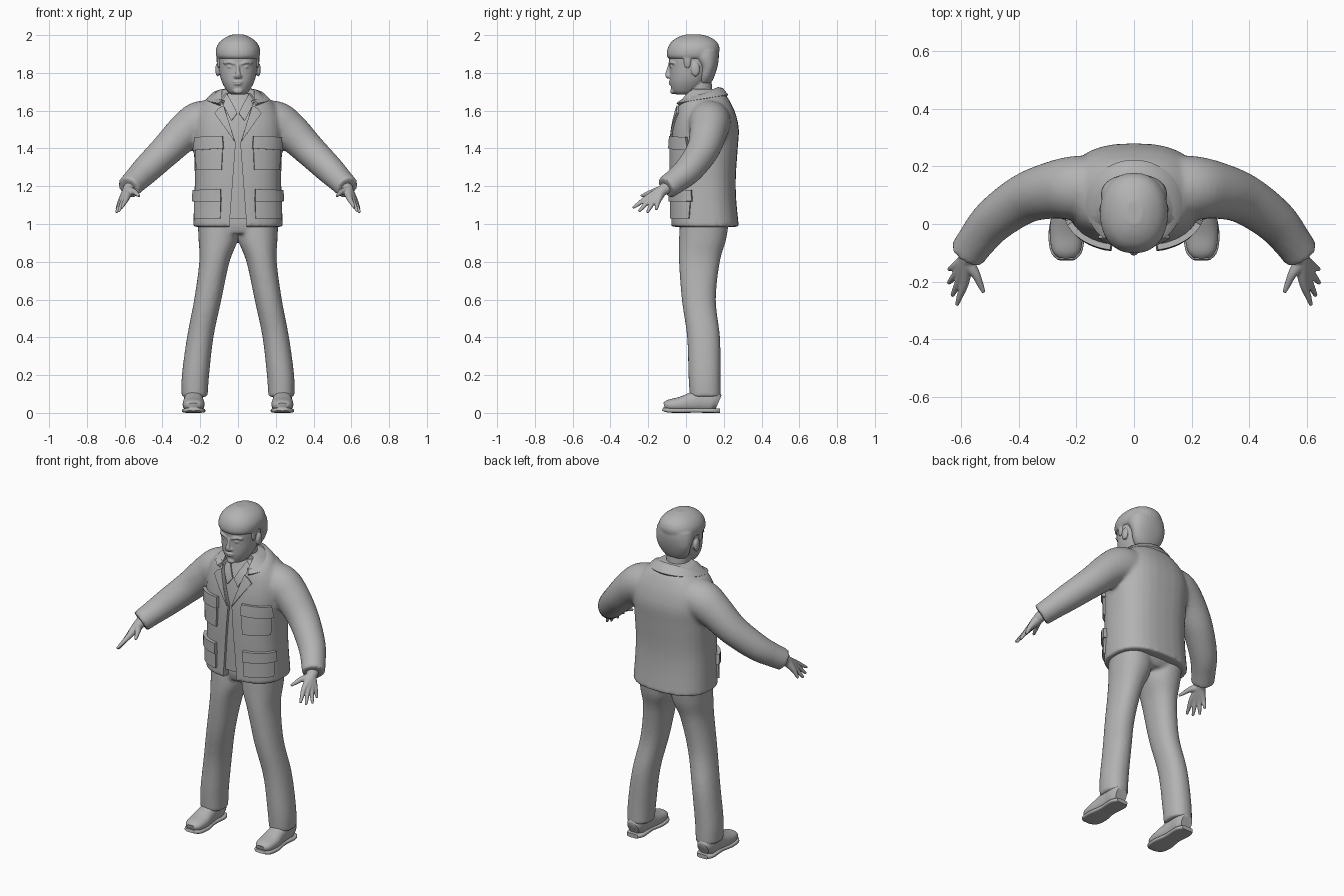
import bpy, bmesh, math
from mathutils import Vector, Matrix
from mathutils.bvhtree import BVHTree

cube = bpy.data.objects.get("Cube")
if cube:
    bpy.data.objects.remove(cube, do_unlink=True)

GREY = (0.45, 0.45, 0.45, 1)
grey = bpy.data.materials.new("plain_grey")
grey.use_nodes = True
grey.diffuse_color = GREY
for node in grey.node_tree.nodes:
    if node.type == 'BSDF_PRINCIPLED':
        node.inputs["Base Color"].default_value = GREY


def spline(points, steps=5):
    """Catmull-Rom through the given rings."""
    p = [Vector(q) for q in points]
    p = [p[0]] + p + [p[-1]]
    out = []
    for i in range(1, len(p) - 2):
        a, b, c, d = p[i - 1:i + 3]
        for k in range(steps):
            t = k / steps
            out.append((b * 2 + (c - a) * t + (a * 2 - b * 5 + c * 4 - d) * t ** 2
                        + (b * 3 - a - c * 3 + d) * t ** 3) * 0.5)
    return out + [p[-1]]


def loft(bm, rings, flat=False, power=2.0, n=32):
    """Closed tube through rings (x, y, z, half width, half depth)."""
    rings = spline(rings)
    mid = [Vector(r[:3]) for r in rings]
    loops = []
    for i, r in enumerate(rings):
        u, v = Vector((1, 0, 0)), Vector((0, 1, 0))
        if not flat:
            t = (mid[min(i + 1, len(mid) - 1)] - mid[max(i - 1, 0)]).normalized()
            u = t.cross(Vector((0, 0, 1)))
            u = u.normalized() if u.length > 0.01 else Vector((1, 0, 0))
            v = u.cross(t)
        loop = []
        for k in range(n):
            c, s = math.cos(math.tau * k / n), math.sin(math.tau * k / n)
            c = math.copysign(abs(c) ** (2 / power), c)
            s = math.copysign(abs(s) ** (2 / power), s)
            loop.append(bm.verts.new(mid[i] + u * c * max(r[3], .002) + v * s * max(r[4], .002)))
        loops.append(loop)
    for a, b in zip(loops, loops[1:]):
        for k in range(n):
            bm.faces.new((a[k], a[(k + 1) % n], b[(k + 1) % n], b[k]))
    bm.faces.new(loops[0])
    bm.faces.new(loops[-1])


def body(bm, levels, power=2.0):
    """Upright loft from levels (z, half width, front y, back y)."""
    loft(bm, [(0, (f + b) / 2, z, w, (b - f) / 2) for z, w, f, b in levels], True, power)


def ball(bm, centre, size):
    mat = Matrix.Translation(centre) @ Matrix.Diagonal((*size, 1))
    bmesh.ops.create_uvsphere(bm, u_segments=20, v_segments=12, radius=1, matrix=mat)


def bake(ob):
    dg = bpy.context.evaluated_depsgraph_get()
    mesh = bpy.data.meshes.new_from_object(ob.evaluated_get(dg))
    ob.modifiers.clear()
    ob.data = mesh


def finish(name, bm, voxel=0, smooth=3, angle=50):
    """Make the object, fuse its volumes and shade it."""
    bmesh.ops.recalc_face_normals(bm, faces=bm.faces)
    mesh = bpy.data.meshes.new(name)
    bm.to_mesh(mesh)
    bm.free()
    ob = bpy.data.objects.new(name, mesh)
    bpy.context.scene.collection.objects.link(ob)
    if voxel:
        fuse = ob.modifiers.new("fuse", 'REMESH')
        fuse.mode, fuse.voxel_size = 'VOXEL', voxel
        soft = ob.modifiers.new("soften", 'SMOOTH')
        soft.factor, soft.iterations = 0.5, smooth
        bake(ob)
    ob.data.materials.clear()
    ob.data.materials.append(grey)
    shade(ob, angle)
    return ob


def shade(ob, angle):
    bpy.ops.object.select_all(action='DESELECT')
    ob.select_set(True)
    bpy.context.view_layer.objects.active = ob
    bpy.ops.object.shade_smooth_by_angle(angle=math.radians(angle))


def plate(name, tree, corners, lift, nu=14, nv=10):
    """Thick cloth panel laid on the front of a surface; corners are (x, z)."""
    a, b, c, d = (Vector(p) for p in corners)
    bm = bmesh.new()
    outer, inner = {}, {}
    for i in range(nu + 1):
        for j in range(nv + 1):
            p = a.lerp(b, i / nu).lerp(d.lerp(c, i / nu), j / nv)
            hit, nor, _, _ = tree.ray_cast(Vector((p.x, -1, p.y)), Vector((0, 1, 0)))
            if hit is None:
                hit, nor, _, _ = tree.find_nearest(Vector((p.x, -.03, p.y)))
            outer[i, j] = bm.verts.new(hit + nor * lift)
            inner[i, j] = bm.verts.new(hit - nor * .006)
    for i in range(nu):
        for j in range(nv):
            q = ((i, j), (i + 1, j), (i + 1, j + 1), (i, j + 1))
            bm.faces.new([outer[k] for k in q])
            bm.faces.new([inner[k] for k in reversed(q)])
    rim = [(i, 0) for i in range(nu)] + [(nu, j) for j in range(nv)]
    rim += [(i, nv) for i in range(nu, 0, -1)] + [(0, j) for j in range(nv, 0, -1)]
    for k, m in zip(rim, rim[1:] + rim[:1]):
        bm.faces.new((outer[k], inner[k], inner[m], outer[m]))
    finish(name, bm, angle=40)


SIDES = ((1, "left"), (-1, "right"))

# Jacket body and sleeves, fused
bm = bmesh.new()
body(bm, [(.985, .238, -.08, .28), (1.13, .232, -.08, .266), (1.25, .229, -.082, .264),
          (1.4, .234, -.08, .274), (1.5, .238, -.072, .28), (1.58, .225, -.057, .264),
          (1.64, .19, -.042, .238), (1.68, .14, -.02, .212), (1.715, .095, 0, .17)], 2.5)
for s, _ in SIDES:
    loft(bm, [(s * .1, .125, 1.54, .11, .11), (s * .2, .125, 1.535, .112, .115),
              (s * .28, .118, 1.487, .1, .1), (s * .38, .088, 1.39, .087, .086),
              (s * .485, .015, 1.288, .077, .076), (s * .545, -.055, 1.228, .068, .066),
              (s * .58, -.105, 1.192, .064, .062)])
jacket = finish("jacket", bm, .011, 5)

# Open front, cut from the jacket
bm = bmesh.new()
half = [(.048, .96), (.012, 1.43), (.085, 1.65), (.085, 1.8)]
outline = half + [(-x, z) for x, z in reversed(half)]
face = bm.faces.new([bm.verts.new((x, -.5, z)) for x, z in outline])
ext = bmesh.ops.extrude_face_region(bm, geom=[face])
for v in ext["geom"]:
    if isinstance(v, bmesh.types.BMVert):
        v.co.y = .03
cutter = finish("opening_cutter", bm)
cutter.hide_render = True
uncut = BVHTree.FromPolygons([v.co for v in jacket.data.vertices],
                             [p.vertices[:] for p in jacket.data.polygons])
cut = jacket.modifiers.new("opening", 'BOOLEAN')
cut.operation, cut.object = 'DIFFERENCE', cutter
bake(jacket)
bpy.data.objects.remove(cutter, do_unlink=True)
shade(jacket, 50)

# Shirt inside the opening
bm = bmesh.new()
body(bm, [(1.03, .15, -.062, .15), (1.25, .15, -.066, .15), (1.45, .15, -.06, .15),
          (1.58, .14, -.04, .16), (1.66, .1, -.01, .16), (1.69, .075, 0, .15)], 2.5)
shirt = finish("shirt", bm)
shirt_tree = BVHTree.FromPolygons([v.co for v in shirt.data.vertices],
                                  [p.vertices[:] for p in shirt.data.polygons])

# Pockets, flaps, lapels and shirt collar
PANELS = [("chest_pocket", [(.085, 1.285), (.212, 1.285), (.215, 1.41), (.08, 1.41)], .012),
          ("chest_flap", [(.075, 1.4), (.22, 1.39), (.215, 1.46), (.08, 1.465)], .02),
          ("hip_pocket", [(.092, 1.03), (.222, 1.03), (.222, 1.13), (.09, 1.13)], .012),
          ("hip_flap", [(.088, 1.12), (.225, 1.12), (.222, 1.18), (.09, 1.185)], .02),
          ("lapel", [(.014, 1.43), (.122, 1.585), (.1, 1.61), (.075, 1.625)], .01)]
for s, side in SIDES:
    for name, pts, lift in PANELS:
        plate(side + "_" + name, uncut, [(s * x, z) for x, z in pts], lift)
    pts = [(.004, 1.585), (.035, 1.545), (.085, 1.645), (.055, 1.685)]
    plate(side + "_shirt_collar", shirt_tree, [(s * x, z) for x, z in pts], .009)

# Turned-down jacket collar, open at the front
bm = bmesh.new()
rows = []
for i in range(41):
    a = math.radians(-142 + 284 * i / 40)
    c, s = math.cos(a), math.sin(a)
    rows.append([bm.verts.new((r * s, .07 + (r - .015) * c, z + dz * c)) for r, z, dz in
                 ((.105, 1.65, .03), (.115, 1.685, .04), (.14, 1.685, .035), (.168, 1.66, .025),
                  (.15, 1.64, .02))])
for p, q in zip(rows, rows[1:]):
    for k in range(5):
        bm.faces.new((p[k], p[(k + 1) % 5], q[(k + 1) % 5], q[k]))
bm.faces.new(rows[0])
bm.faces.new(rows[-1])
finish("jacket_collar", bm, angle=60)

# Trousers: pelvis and two legs, fused
bm = bmesh.new()
body(bm, [(.95, .13, -.02, .2), (1.0, .2, -.032, .23), (1.1, .2, -.03, .23)], 2.3)
for s, _ in SIDES:
    loft(bm, [(s * .11, .1, 1.04, .105, .13), (s * .105, .088, .92, .104, .125),
              (s * .125, .071, .8, .08, .108), (s * .16, .068, .6, .072, .09),
              (s * .2, .093, .4, .07, .087), (s * .225, .098, .2, .072, .085),
              (s * .23, .102, .085, .069, .082)], True, 2.2)
finish("trousers", bm, .01, 4)

# Shoes with soles
for s, side in SIDES:
    x = s * .235
    bm = bmesh.new()
    loft(bm, [(x, -.115, .035, .03, .018), (x, -.09, .04, .05, .03), (x, -.03, .045, .058, .04),
              (x, .03, .056, .053, .052), (x, .08, .066, .05, .062), (x, .14, .066, .05, .062),
              (x, .172, .055, .036, .04)], power=2.3)
    finish(side + "_shoe", bm)
    bm = bmesh.new()
    loft(bm, [(x, -.124, .02, .03, .009), (x, -.095, .014, .055, .012), (x, -.03, .012, .062, .012),
              (x, .05, .013, .05, .012), (x, .14, .012, .054, .012), (x, .18, .012, .036, .012)],
         power=4)
    finish(side + "_sole", bm)

# Hands: every digit runs from the wrist
DIGITS = [((.59, -.207, 1.137), (.616, -.282, 1.085)), ((.605, -.194, 1.125), (.632, -.25, 1.066)),
          ((.615, -.172, 1.12), (.645, -.206, 1.06)), ((.62, -.147, 1.124), (.643, -.158, 1.075)),
          ((.55, -.175, 1.17), (.522, -.238, 1.148))]
for s, side in SIDES:
    bm = bmesh.new()
    for knuckle, tip in DIGITS:
        path = [Vector((.565, -.08, 1.207)), Vector((.582, -.125, 1.178)), Vector(knuckle),
                Vector(knuckle).lerp(Vector(tip), .6), Vector(tip)]
        loft(bm, [(s * p.x, p.y, p.z, r, r) for p, r in zip(path, (.03, .029, .016, .011, .007))],
             n=14)
    finish(side + "_hand", bm, .004, 3)

# Head: skull, neck, ears and features, fused
bm = bmesh.new()
body(bm, [(1.685, .032, -.05, .03), (1.7, .055, -.07, .06), (1.74, .08, -.083, .1),
          (1.78, .094, -.086, .125), (1.83, .102, -.087, .145), (1.88, .105, -.09, .155),
          (1.93, .1, -.08, .16), (1.97, .07, -.04, .12)], 2.2)
body(bm, [(1.55, .07, 0, .15), (1.64, .066, .008, .145), (1.76, .066, .005, .135)])
loft(bm, [(0, -.084, 1.85, .008, .008), (0, -.093, 1.81, .01, .012), (0, -.097, 1.788, .016, .013),
          (0, -.088, 1.774, .016, .01)], n=16)
ball(bm, (0, -.083, 1.752), (.026, .01, .006))
ball(bm, (0, -.081, 1.741), (.022, .011, .006))
ball(bm, (0, -.07, 1.703), (.026, .014, .015))
for s, _ in SIDES:
    loft(bm, [(s * .014, -.087, 1.846, .006, .007), (s * .045, -.083, 1.856, .007, .007),
              (s * .075, -.062, 1.85, .006, .006)], n=12)
    ball(bm, (s * .04, -.074, 1.832), (.015, .011, .007))
    ball(bm, (s * .013, -.089, 1.781), (.009, .01, .008))
    ball(bm, (s * .108, .05, 1.818), (.012, .024, .037))
finish("head", bm, .0045, 3)

# Hair: cap with fringe, nape and sideburns, fused
bm = bmesh.new()
body(bm, [(1.876, .108, -.094, .165), (1.895, .117, -.102, .172), (1.93, .116, -.097, .178),
          (1.965, .096, -.077, .163), (1.99, .062, -.04, .125), (2.003, .028, 0, .08)], 2.2)
body(bm, [(1.745, .065, .06, .132), (1.78, .09, .062, .15), (1.83, .108, .066, .166),
          (1.88, .115, .03, .174), (1.92, .11, .02, .172)], 2.2)
for s, _ in SIDES:
    ball(bm, (s * .099, .008, 1.862), (.013, .022, .042))
finish("hair", bm, .007, 3)
